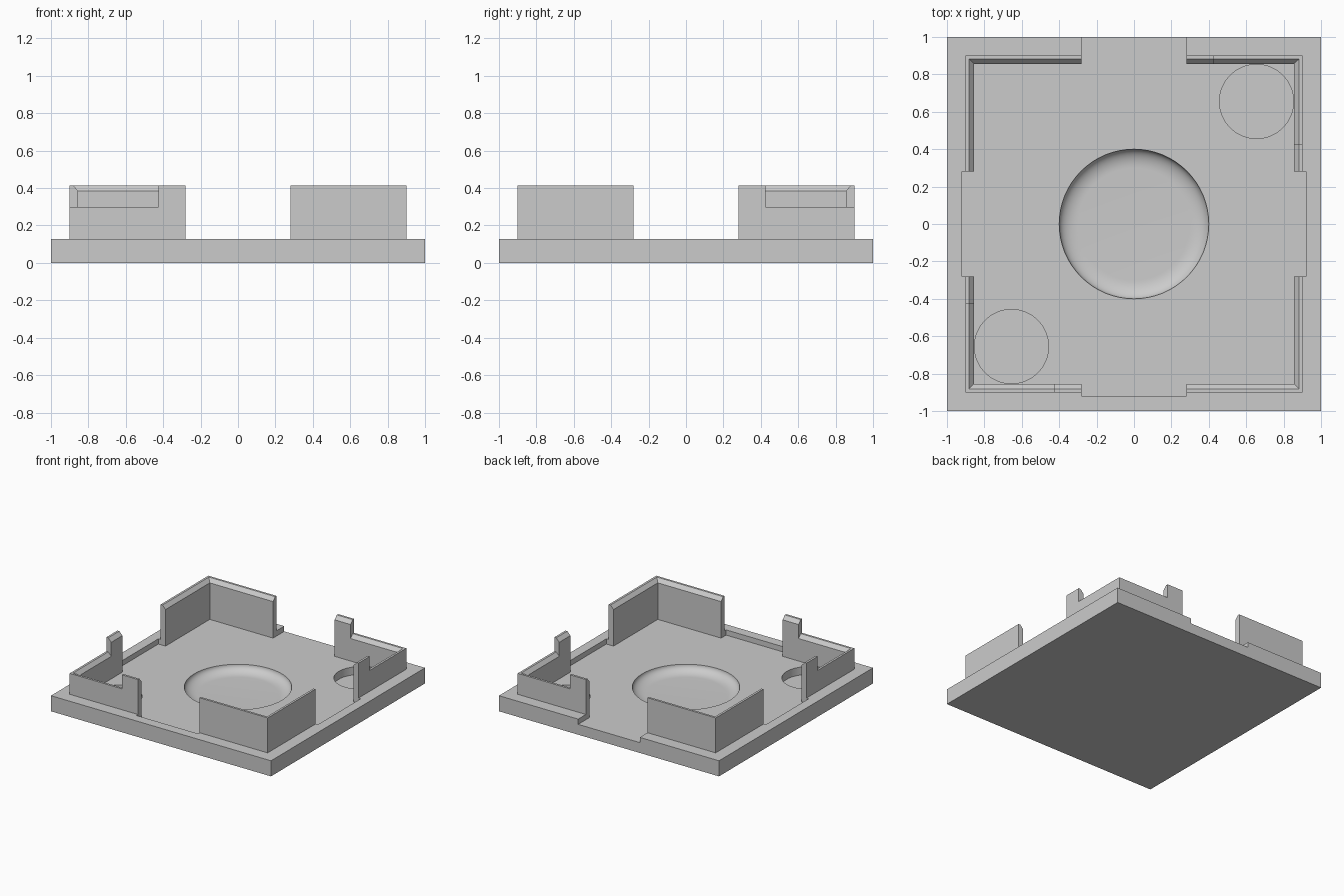
import bpy, bmesh, math
from mathutils import Matrix, Vector

cube = bpy.data.objects.get("Cube")
if cube:
    bpy.data.objects.remove(cube, do_unlink=True)

RIM, FLOOR, HOLE_FLOOR = 0.128, 0.085, 0.02
OUTER, LIP, INNER = 0.90, 0.882, 0.855
GAP, POCKET, NOTCH = 0.28, 0.92, 0.425
TALL, LOW, BEVEL = 0.415, 0.30, 0.03

grey = bpy.data.materials.new("plain grey")
grey.use_nodes = True
grey.diffuse_color = (0.6, 0.6, 0.6, 1)
grey.node_tree.nodes["Principled BSDF"].inputs["Base Color"].default_value = (0.6, 0.6, 0.6, 1)


def make_object(name, bm):
    bmesh.ops.recalc_face_normals(bm, faces=bm.faces)
    mesh = bpy.data.meshes.new(name)
    bm.to_mesh(mesh)
    bm.free()
    mesh.materials.append(grey)
    obj = bpy.data.objects.new(name, mesh)
    bpy.context.collection.objects.link(obj)
    return obj


def loft(name, sections):
    """Solid skinned through matching closed loops, capped at both ends."""
    bm = bmesh.new()
    loops = [[bm.verts.new(p) for p in s] for s in sections]
    n = len(loops[0])
    for a, b in zip(loops, loops[1:]):
        for i in range(n):
            j = (i + 1) % n
            bm.faces.new((a[i], a[j], b[j], b[i]))
    bm.faces.new(loops[0])
    bm.faces.new(loops[-1])
    return make_object(name, bm)


def circle(x, y, r, z, n=64):
    return [(x + r * math.cos(math.tau * i / n), y + r * math.sin(math.tau * i / n), z)
            for i in range(n)]


def carve(target, cutter):
    cutter.hide_render = True
    mod = target.modifiers.new("carve", 'BOOLEAN')
    mod.operation, mod.solver, mod.object = 'DIFFERENCE', 'EXACT', cutter
    bpy.context.view_layer.objects.active = target
    bpy.ops.object.modifier_apply(modifier=mod.name)
    bpy.data.objects.remove(cutter, do_unlink=True)


# Square base plate
square = [(-1, -1), (1, -1), (1, 1), (-1, 1)]
base = loft("base_plate", [[(x, y, z) for x, y in square] for z in (0, RIM)])

# Shallow pocket with side bays, open through the back edge
half = [(GAP, -POCKET), (GAP, -INNER), (INNER, -INNER), (INNER, -GAP), (POCKET, -GAP),
        (POCKET, GAP), (INNER, GAP), (INNER, INNER), (GAP, INNER), (GAP, 1.1)]
outline = half + [(-x, y) for x, y in reversed(half)]
carve(base, loft("pocket_cutter", [[(x, y, z) for x, y in outline] for z in (FLOOR, 0.3)]))

# Round dish with a curved side and flat bottom
dish = [circle(0, 0, 0.4, 0.2)]
for k in range(11):
    a = math.pi / 2 * k / 10
    dish.append(circle(0, 0, 0.3 + 0.1 * math.cos(a), FLOOR - 0.06 * math.sin(a)))
carve(base, loft("dish_cutter", dish))

# Two round sockets in opposite corners
for s in (1, -1):
    carve(base, loft("socket_cutter",
                     [circle(s * 0.655, s * 0.655, 0.198, z) for z in (HOLE_FLOOR, 0.2)]))

bpy.ops.object.select_all(action='DESELECT')
base.select_set(True)
bpy.context.view_layer.objects.active = base
bpy.ops.object.shade_smooth_by_angle(angle=math.radians(30))


# Corner walls with a bevelled inner top edge
def profile(top):
    return [(OUTER, RIM), (OUTER, top), (LIP, top), (INNER, top - BEVEL), (INNER, RIM)]


def wall(name, top, path, turn):
    rot = Matrix.Rotation(turn, 3, 'Z')
    return loft(name, [[rot @ Vector((*place(d), z)) for d, z in profile(top)]
                       for place in path])


def along_x(t):
    return lambda d: (t, d)


def along_y(t):
    return lambda d: (d, t)


def corner(d):
    return (d, d)


names = ["back_left", "back_right", "front_right", "front_left"]
for i, name in enumerate(names):
    turn = i * math.pi / 2
    if i % 2:
        wall(name + "_wall", TALL, [along_x(GAP), corner, along_y(GAP)], turn)
    else:
        wall(name + "_low_wall", LOW, [along_x(NOTCH), corner, along_y(NOTCH)], turn)
        wall(name + "_post_a", TALL, [along_x(GAP), along_x(NOTCH)], turn)
        wall(name + "_post_b", TALL, [along_y(NOTCH), along_y(GAP)], turn)
